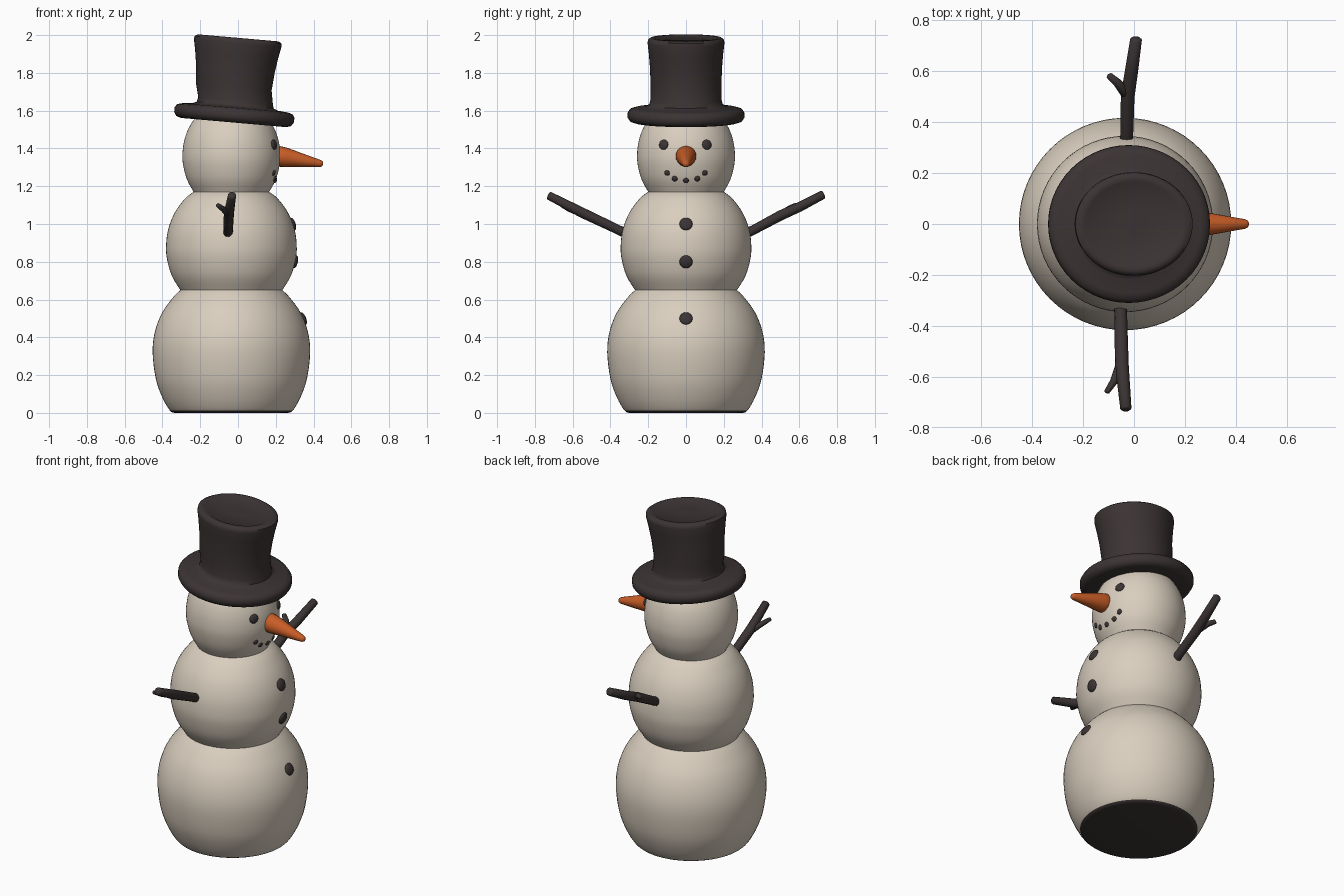
import bpy, bmesh, math
from mathutils import Vector, Matrix

if "Cube" in bpy.data.objects:
    bpy.data.objects.remove(bpy.data.objects["Cube"])


def material(name, rgb):
    m = bpy.data.materials.new(name)
    m.diffuse_color = (*rgb, 1)
    m.use_nodes = True
    m.node_tree.nodes["Principled BSDF"].inputs["Base Color"].default_value = m.diffuse_color
    return m


SNOW = material("warm_snow", (0.70, 0.62, 0.52))
DARK = material("dark_felt", (0.045, 0.034, 0.034))
ORANGE = material("carrot_orange", (0.58, 0.11, 0.02))


def finish(name, bm, mats, angle=40):
    bmesh.ops.recalc_face_normals(bm, faces=bm.faces)
    me = bpy.data.meshes.new(name)
    bm.to_mesh(me)
    bm.free()
    for m in mats:
        me.materials.append(m)
    ob = bpy.data.objects.new(name, me)
    bpy.context.collection.objects.link(ob)
    bpy.ops.object.select_all(action='DESELECT')
    bpy.context.view_layer.objects.active = ob
    ob.select_set(True)
    bpy.ops.object.shade_smooth_by_angle(angle=math.radians(angle))
    return ob


def revolve(profile, sides=48):
    """Closed solid from (radius, height) pairs, capped at both ends."""
    bm = bmesh.new()
    rings = [[bm.verts.new((r * math.cos(2 * math.pi * i / sides),
                            r * math.sin(2 * math.pi * i / sides), z))
              for i in range(sides)] for r, z in profile]
    for a, b in zip(rings, rings[1:]):
        for i in range(sides):
            j = (i + 1) % sides
            bm.faces.new((a[i], a[j], b[j], b[i]))
    bm.faces.new(rings[0][::-1])
    bm.faces.new(rings[-1])
    return bm


def smooth_profile(points, steps=4):
    """Catmull-Rom resampling of a profile."""
    out = []
    p = [Vector(q) for q in points]
    p = [p[0]] + p + [p[-1]]
    for a, b, c, d in zip(p, p[1:], p[2:], p[3:]):
        for s in range(steps):
            t = s / steps
            out.append(tuple(0.5 * (2 * b + (c - a) * t + (2 * a - 5 * b + 4 * c - d) * t * t
                                    + (3 * b - a - 3 * c + d) * t ** 3)))
    return out + [tuple(p[-1])]


def tube(name, points, mat, sides=12):
    """Tapered rod along points (x, y, z, radius) with slightly rounded ends."""
    pts = [(Vector(q[:3]), q[3]) for q in points]
    axis = (pts[-1][0] - pts[0][0]).normalized()
    rot = axis.to_track_quat('Z', 'Y')
    (p0, r0), (p1, r1) = pts[0], pts[-1]
    pts = [(p0 - axis * r0 * 0.25, r0 * 0.7)] + pts + [(p1 + axis * r1 * 0.25, r1 * 0.7)]
    bm = revolve([(1, i) for i in range(len(pts))], sides)
    for v in bm.verts:
        c, r = pts[round(v.co.z)]
        v.co = c + rot @ Vector((v.co.x * r, v.co.y * r, 0))
    return finish(name, bm, [mat], 60)


CX = -0.035

# Three snowballs in one lathed body, with a dark flat underside
bottom_ball = [(0.30, 0.0), (0.325, 0.012), (0.365, 0.08), (0.40, 0.18), (0.417, 0.32),
               (0.405, 0.43), (0.367, 0.53), (0.31, 0.61), (0.27, 0.65)]
middle_ball = [(0.27, 0.65), (0.315, 0.725), (0.34, 0.81), (0.346, 0.88), (0.335, 0.97),
               (0.30, 1.06), (0.245, 1.135), (0.20, 1.17)]
head_ball = [(0.20, 1.17), (0.235, 1.235), (0.255, 1.31), (0.259, 1.37), (0.25, 1.44),
             (0.225, 1.51), (0.18, 1.57), (0.10, 1.60)]
profile = (smooth_profile(bottom_ball) + smooth_profile(middle_ball)[1:]
           + smooth_profile(head_ball)[1:])
bm = revolve(profile, 64)
bm.normal_update()
for f in bm.faces:
    if f.calc_center_median().z < 0.012 and f.normal.z < -0.3:
        f.material_index = 1
bmesh.ops.translate(bm, verts=bm.verts, vec=(CX, 0, 0))
finish("snow_body", bm, [SNOW, DARK])


def surface_point(y, z):
    """Point and outward normal on the body's face side."""
    for (r0, z0), (r1, z1) in zip(profile, profile[1:]):
        if z0 <= z <= z1:
            r = r0 + (r1 - r0) * (z - z0) / (z1 - z0)
            break
    x = math.sqrt(r * r - y * y)
    n = Vector((x, y, -r * (r1 - r0) / (z1 - z0))).normalized()
    return Vector((CX + x, y, z)), n


def pebble(name, y, z, radius, depth):
    p, n = surface_point(y, z)
    bm = bmesh.new()
    bmesh.ops.create_uvsphere(bm, u_segments=16, v_segments=10, radius=1)
    m = (Matrix.Translation(p) @ n.to_track_quat('Z', 'Y').to_matrix().to_4x4()
         @ Matrix.Diagonal((radius, radius, depth, 1)))
    bmesh.ops.transform(bm, matrix=m, verts=bm.verts)
    finish(name, bm, [DARK], 60)


# Eyes, smile and coat buttons
for y in (-0.118, 0.11):
    pebble("eye", y, 1.42, 0.027, 0.012)
for y, z in ((-0.1, 1.27), (-0.06, 1.24), (0, 1.23), (0.06, 1.24), (0.1, 1.27)):
    pebble("mouth_pebble", y, z, 0.015, 0.008)
for z in (1.0, 0.8, 0.5):
    pebble("button", 0, z, 0.035, 0.014)

# Carrot nose
tube("carrot_nose", [(0.17, 0, 1.365, 0.058), (0.25, 0, 1.353, 0.052), (0.35, 0, 1.335, 0.034),
                     (0.435, 0, 1.32, 0.019), (0.446, 0, 1.318, 0.014)], ORANGE, 20)

# Top hat: lathed brim and flared crown, tipped forward
hat = [(0.17, -0.035), (0.28, -0.038), (0.305, -0.03), (0.318, -0.01), (0.318, 0.015),
       (0.305, 0.033), (0.28, 0.04), (0.225, 0.045), (0.203, 0.055), (0.196, 0.08),
       (0.197, 0.15), (0.203, 0.25), (0.213, 0.33), (0.222, 0.385), (0.22, 0.402),
       (0.205, 0.412), (0.185, 0.412), (0.175, 0.406), (0.05, 0.406)]
bm = revolve(hat, 56)
for v in bm.verts:
    k = min(max(v.co.z / 0.4, 0), 1)
    v.co.x *= 1 + 0.05 * k
    v.co.y *= 0.975 - 0.06 * k
tilt = Matrix.Translation((-0.02, 0, 1.575)) @ Matrix.Rotation(math.radians(5), 4, 'Y')
bmesh.ops.transform(bm, matrix=tilt, verts=bm.verts)
bmesh.ops.translate(bm, verts=[v for v in bm.verts if v.co.z > 1.7], vec=(-0.015, 0, 0))
finish("top_hat", bm, [DARK], 50)

# Twig arms, each with one side shoot
tube("left_arm", [(-0.035, 0.26, 0.92, 0.026), (-0.028, 0.36, 0.97, 0.025),
                  (-0.025, 0.50, 1.045, 0.027), (-0.01, 0.60, 1.09, 0.026),
                  (0.008, 0.725, 1.155, 0.023)], DARK)
tube("left_twig", [(-0.022, 0.50, 1.045, 0.022), (-0.065, 0.555, 1.085, 0.017),
                   (-0.097, 0.583, 1.10, 0.013)], DARK)
tube("right_arm", [(-0.055, -0.26, 0.92, 0.026), (-0.052, -0.36, 0.97, 0.025),
                   (-0.048, -0.55, 1.06, 0.027), (-0.032, -0.725, 1.15, 0.022)], DARK)
tube("right_twig", [(-0.055, -0.56, 1.06, 0.02), (-0.08, -0.62, 1.08, 0.015),
                    (-0.107, -0.66, 1.10, 0.011)], DARK)
